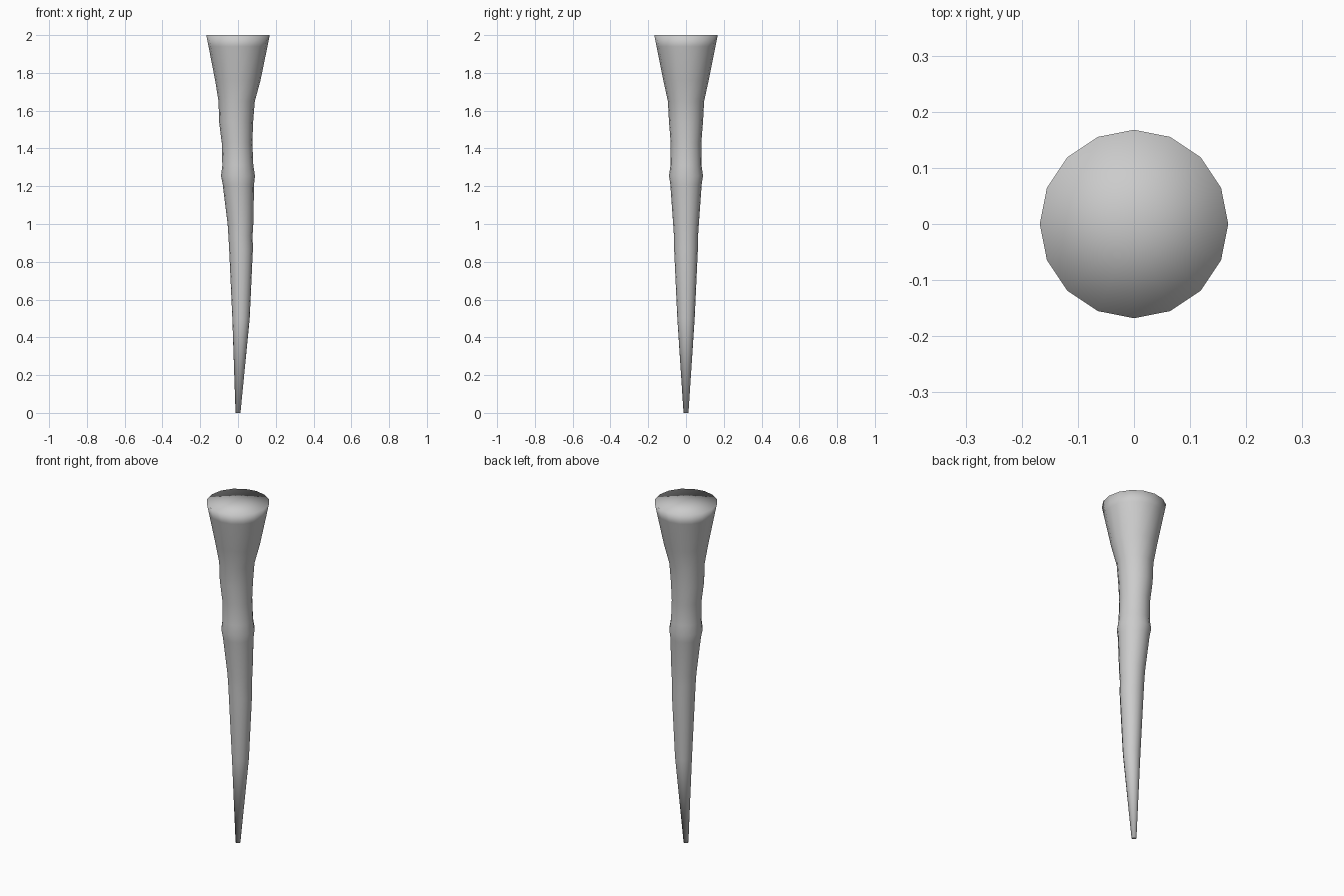
import bpy, bmesh
from math import cos, sin, tau

if "Cube" in bpy.data.objects:
    bpy.data.objects.remove(bpy.data.objects["Cube"])

SIDES = 16
# (height, radius, sideways drift along x) from tip to rim
RINGS = [
    (0.0, 0.013, 0.0), (0.5, 0.046, 0.016), (0.87, 0.063, 0.016),
    (0.94, 0.064, 0.013), (1.0, 0.068, 0.013), (1.21, 0.083, 0.002),
    (1.255, 0.090, 0.0), (1.31, 0.082, -0.001), (1.43, 0.081, -0.005),
    (1.54, 0.090, -0.010), (1.65, 0.096, -0.007), (1.76, 0.120, -0.001),
    (1.94, 0.156, 0.0), (2.0, 0.168, 0.0),
]

bm = bmesh.new()
loops = [[bm.verts.new((dx + r * cos(tau * i / SIDES), r * sin(tau * i / SIDES), z))
          for i in range(SIDES)] for z, r, dx in RINGS]

# tapering side wall
for low, high in zip(loops, loops[1:]):
    for i in range(SIDES):
        j = (i + 1) % SIDES
        bm.faces.new((low[i], low[j], high[j], high[i]))

# flat end caps fanned from a centre point
for loop, z in ((loops[0], 0.0), (loops[-1], 2.0)):
    centre = bm.verts.new((0, 0, z))
    for i in range(SIDES):
        bm.faces.new((centre, loop[i], loop[(i + 1) % SIDES]))

bmesh.ops.recalc_face_normals(bm, faces=bm.faces)
for f in bm.faces:
    f.smooth = True

mesh = bpy.data.meshes.new("icicle_spike")
bm.to_mesh(mesh)
bm.free()
bpy.context.collection.objects.link(bpy.data.objects.new("icicle_spike", mesh))
